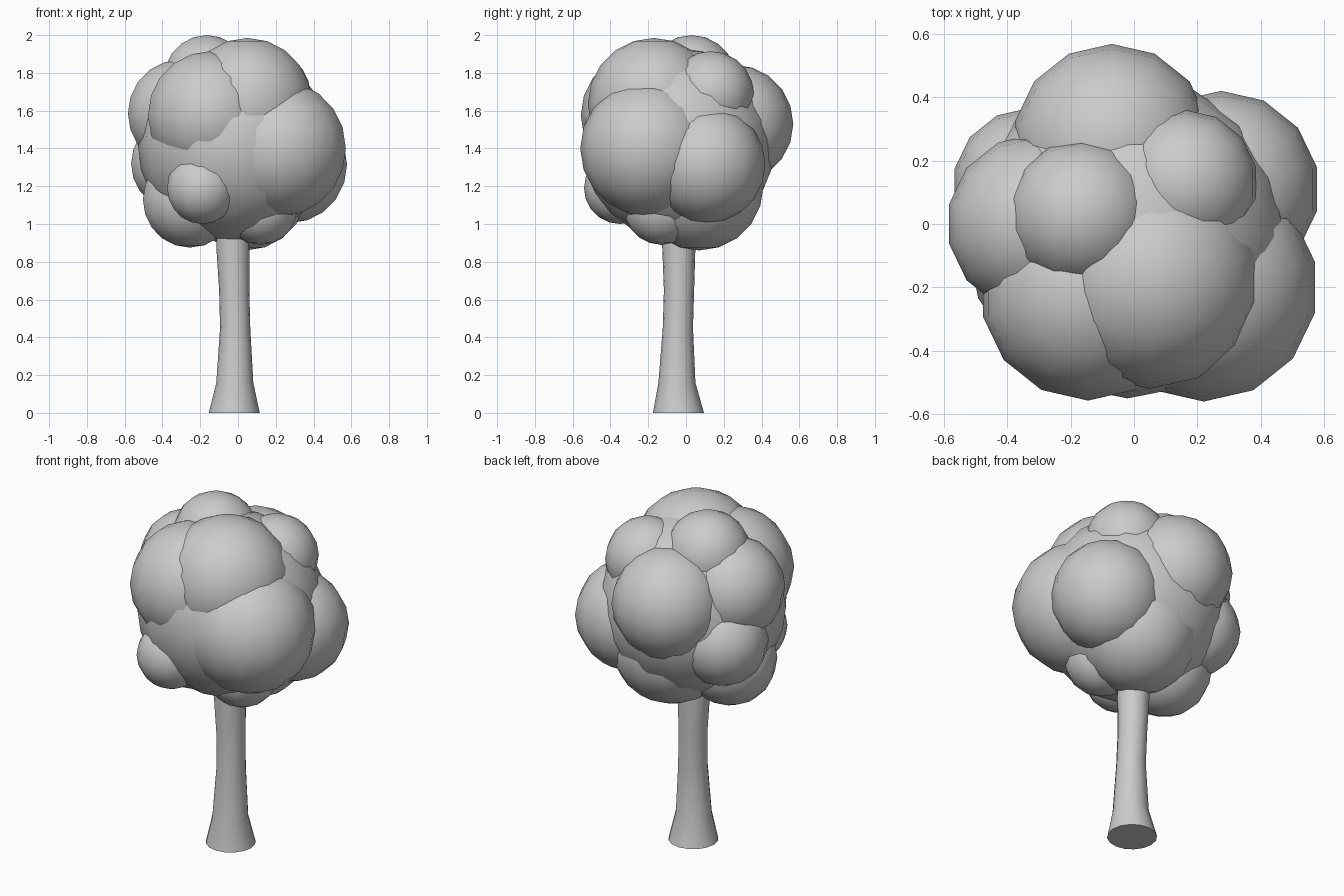
import bpy
import bmesh
from math import pi, cos, sin, radians
from mathutils import Matrix

if "Cube" in bpy.data.objects:
    bpy.data.objects.remove(bpy.data.objects["Cube"])


def finish(bm, name):
    mesh = bpy.data.meshes.new(name)
    bmesh.ops.recalc_face_normals(bm, faces=bm.faces[:])
    bm.to_mesh(mesh)
    bm.free()
    obj = bpy.data.objects.new(name, mesh)
    bpy.context.collection.objects.link(obj)
    bpy.ops.object.select_all(action='DESELECT')
    obj.select_set(True)
    bpy.context.view_layer.objects.active = obj
    bpy.ops.object.shade_smooth_by_angle(angle=radians(45))
    return obj


def ball(name, x, y, z, r, segments=14, rings=10):
    bm = bmesh.new()
    bmesh.ops.create_uvsphere(bm, u_segments=segments, v_segments=rings,
                              radius=r, matrix=Matrix.Translation((x, y, z)))
    return finish(bm, name)


# Trunk: flared base, slight bend; rows are centre x, centre y, z, radius
SIDES = 16
trunk = [(-0.02, -0.04, 0.0, 0.135), (-0.017, -0.048, 0.16, 0.098),
         (-0.015, -0.043, 0.45, 0.080), (-0.02, -0.037, 0.65, 0.080),
         (-0.027, -0.038, 0.88, 0.088), (-0.025, -0.04, 1.1, 0.09)]
bm = bmesh.new()
loops = [[bm.verts.new((x + r * cos(2 * pi * i / SIDES),
                        y + r * sin(2 * pi * i / SIDES), z))
          for i in range(SIDES)] for x, y, z, r in trunk]
for a, b in zip(loops, loops[1:]):
    for i in range(SIDES):
        j = (i + 1) % SIDES
        bm.faces.new((a[i], a[j], b[j], b[i]))
bm.faces.new(loops[0][::-1])
bm.faces.new(loops[-1])
finish(bm, "trunk")

# Central mass of the crown
ball("crown_core", -0.02, -0.04, 1.42, 0.51, 16, 12)

# Foliage lobes around it: x, y, z, radius
lobes = {
    "top_front": (0.05, -0.17, 1.635, 0.35),
    "right_front": (0.22, -0.20, 1.40, 0.36),
    "right_back": (0.275, 0.11, 1.315, 0.31),
    "left_front": (-0.145, -0.217, 1.575, 0.34),
    "left": (-0.305, 0.0, 1.585, 0.285),
    "left_back": (-0.325, 0.12, 1.32, 0.247),
    "back": (-0.07, 0.255, 1.53, 0.313),
    "top": (-0.165, 0.03, 1.765, 0.235),
    "top_right_back": (0.16, 0.13, 1.685, 0.23),
    "low_front": (-0.19, -0.35, 1.19, 0.19),
    "bottom_left": (-0.255, -0.05, 1.13, 0.255),
    "bottom_right": (0.12, -0.13, 1.09, 0.20),
    "bottom_back": (0.04, 0.07, 1.20, 0.34),
}
for part, spec in lobes.items():
    ball("foliage_" + part, *spec)
